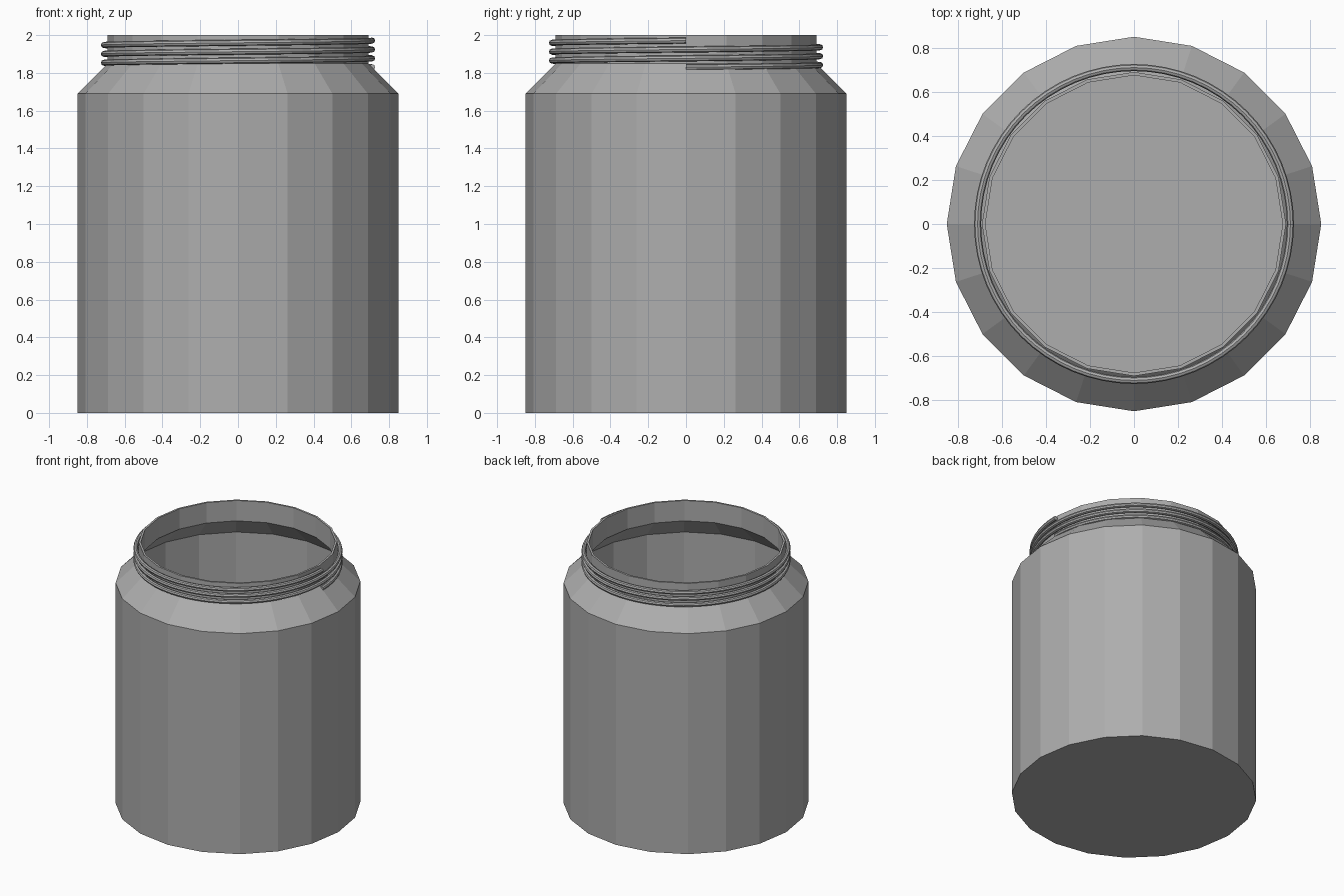
import bpy, bmesh
from math import pi, cos, sin
from mathutils import Vector

cube = bpy.data.objects.get("Cube")
if cube:
    bpy.data.objects.remove(cube, do_unlink=True)

GREY = (0.42, 0.42, 0.42, 1)
mat = bpy.data.materials.new("plain grey")
mat.use_nodes = True
mat.diffuse_color = GREY
mat.node_tree.nodes["Principled BSDF"].inputs["Base Color"].default_value = GREY


def sweep(name, profile, closed, turns, sides, rise=0.0):
    """Spin an (r, z) profile about z, climbing by rise on each turn."""
    bm = bmesh.new()
    verts = [bm.verts.new((r, 0, z)) for r, z in profile]
    pairs = list(zip(verts, verts[1:]))
    if closed:
        pairs.append((verts[-1], verts[0]))
    edges = [bm.edges.new(p) for p in pairs]
    bmesh.ops.spin(bm, geom=verts + edges, cent=(0, 0, 0), axis=(0, 0, 1),
                   dvec=Vector((0, 0, rise / sides)), angle=2 * pi * turns,
                   steps=sides * turns, use_merge=False)
    bmesh.ops.remove_doubles(bm, verts=bm.verts, dist=0.0005)
    # Cap the open ends of a thread
    bmesh.ops.holes_fill(bm, edges=[e for e in bm.edges if e.is_boundary], sides=0)
    bmesh.ops.recalc_face_normals(bm, faces=bm.faces)
    mesh = bpy.data.meshes.new(name)
    bm.to_mesh(mesh)
    bm.free()
    mesh.materials.append(mat)
    obj = bpy.data.objects.new(name, mesh)
    bpy.context.collection.objects.link(obj)
    return obj


# Hollow jar: outer wall up to the rim, then back down inside to the floor
outer = [(0, 0), (0.85, 0), (0.85, 1.69), (0.69, 1.85), (0.69, 2.0)]
inner = [(0.675, 2.0), (0.675, 1.844), (0.835, 1.684), (0.835, 0.015), (0, 0.015)]
sweep("jar_body", outer + inner, False, 1, 20)

# Screw thread: round bead climbing three turns around the neck
bead = [(0.71 + 0.016 * cos(i * pi / 4), 1.83 + 0.016 * sin(i * pi / 4)) for i in range(8)]
sweep("neck_thread", bead, True, 3, 64, rise=0.047)
